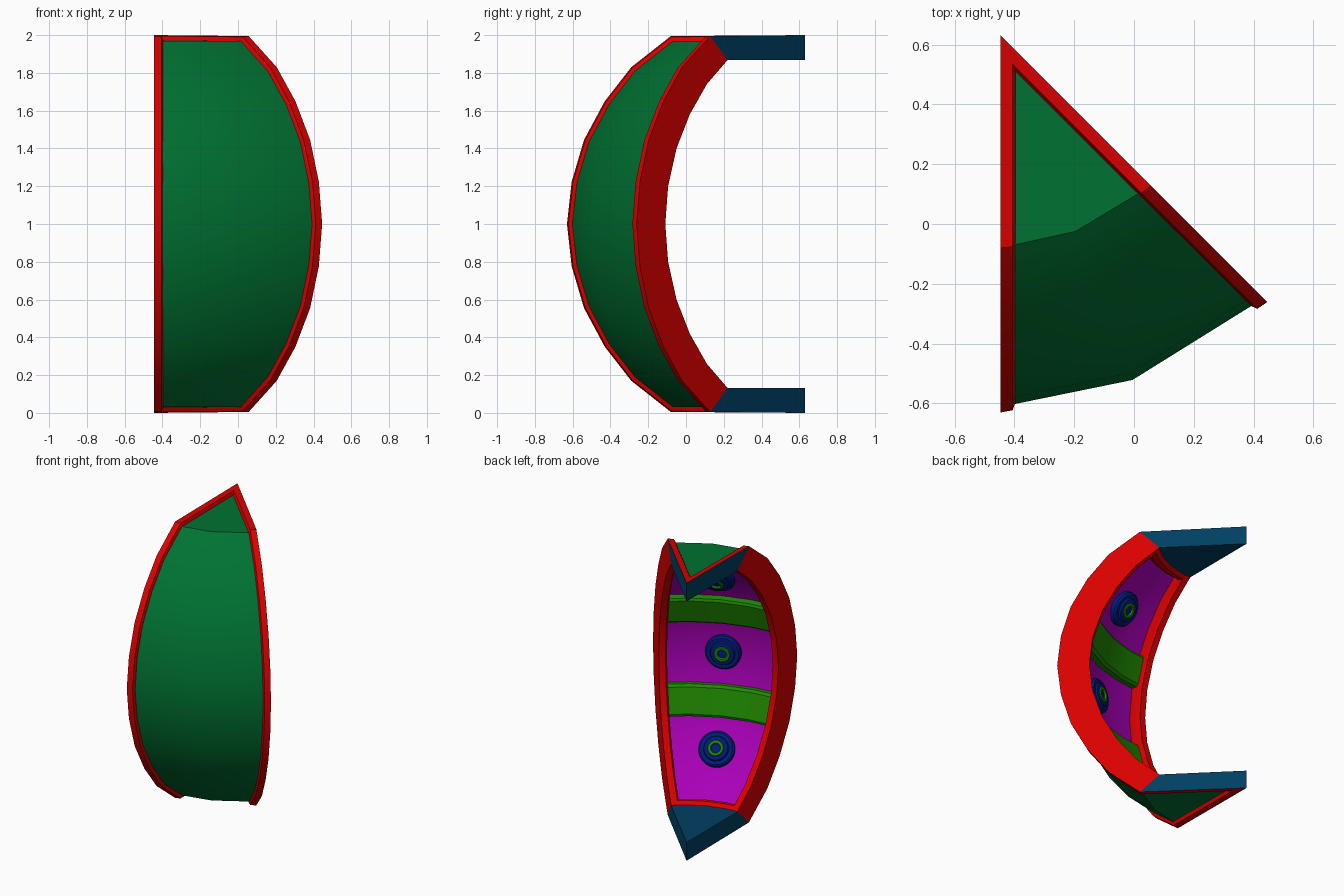
import bpy, bmesh, math
from mathutils import Vector, Matrix

if "Cube" in bpy.data.objects:
    bpy.data.objects.remove(bpy.data.objects["Cube"])


def material(name, colour):
    m = bpy.data.materials.new(name)
    m.use_nodes = True
    m.diffuse_color = (*colour, 1)
    m.node_tree.nodes["Principled BSDF"].inputs["Base Color"].default_value = (*colour, 1)
    return m


RED = material("red frame", (0.70, 0, 0))
HULL = material("hull green", (0, 0.168, 0.032))
PURPLE = material("purple panel", (0.40, 0, 0.48))
LIME = material("rib green", (0.014, 0.25, 0))
NAVY = material("navy knob", (0, 0.012, 0.20))
STEEL = material("cap blue", (0, 0.05, 0.125))

# Half profiles (radius from the wedge's apex, height from the middle), top first
OUTER = [(0, 1), (.71, .995), (.92, .83), (1.06, .65), (1.17, .445), (1.235, .225), (1.26, 0)]
INNER = [(0, .868), (.58, .868), (.735, .74), (.863, .58), (.962, .4), (1.025, .2), (1.046, 0)]
OUTER += [(r, -z) for r, z in OUTER[-2::-1]]
INNER += [(r, -z) for r, z in INNER[-2::-1]]
LAST = len(OUTER) - 1
APEX = Vector((-.4455, .63, 1))
HALF = math.radians(22.5)
LINING = .43    # depth of the lining between the inner and outer profiles


def section(i, f):
    """Radius and height at row i (may be fractional); f runs from inner 0 to outer 1."""
    k = min(int(i), LAST - 1)
    a, b = (Vector(INNER[n]).lerp(Vector(OUTER[n]), f) for n in (k, k + 1))
    return a.lerp(b, i - k)


def inset(line, depth):
    """Profile moved inward by an even depth, with mitred corners."""
    pts = [Vector(p) for p in line]
    normals = [Vector((a.y - b.y, b.x - a.x)).normalized() for a, b in zip(pts, pts[1:])]
    result = []
    for p, n1, n2 in zip(pts, normals[:1] + normals, normals + normals[-1:]):
        result.append(p - (n1 + n2) * depth / (1 + n1.dot(n2)))
    return result


def place(rz, side, off=0.0):
    """side -1 and 1 are the two flat walls, 0 the middle; off moves in from a wall."""
    r = max(rz[0], off / math.tan(HALF))
    ang = math.radians(-67.5) + side * HALF
    d = Vector((math.cos(ang), math.sin(ang), 0))
    n = Vector((math.sin(ang), -math.cos(ang), 0)) * side
    return APEX + d * r + n * off + Vector((0, 0, rz[1]))


def finish(name, bm, mats, closed=True):
    bmesh.ops.remove_doubles(bm, verts=bm.verts, dist=1e-5)
    bmesh.ops.dissolve_degenerate(bm, edges=bm.edges, dist=1e-5)
    if closed:
        bmesh.ops.recalc_face_normals(bm, faces=bm.faces)
    me = bpy.data.meshes.new(name)
    bm.to_mesh(me)
    bm.free()
    for m in mats:
        me.materials.append(m)
    ob = bpy.data.objects.new(name, me)
    bpy.context.collection.objects.link(ob)
    bpy.ops.object.select_all(action='DESELECT')
    ob.select_set(True)
    bpy.context.view_layer.objects.active = ob
    bpy.ops.object.shade_smooth_by_angle(angle=math.radians(30))


def sheet(name, line, middles, off, mat, inward=False):
    """Curved skin between the two walls, with columns at the given middles."""
    bm = bmesh.new()
    cols = [(-1, off)] + [(s, 0) for s in middles] + [(1, off)]
    grid = []
    for rz in line:
        row = [place(rz, s, o) for s, o in cols]
        if rz[0] < .01:      # rows at the apex close to one point
            row = [row[0]] * len(cols)
        grid.append([bm.verts.new(p) for p in row])
    for a, b in zip(grid, grid[1:]):
        for j in range(len(cols) - 1):
            loop = [a[j], b[j], b[j + 1], a[j + 1]]
            bm.faces.new(loop[::-1] if inward else loop)
    finish(name, bm, [mat], closed=False)


def bar(name, i0, i1, loop, mat):
    """Solid crossing from wall to wall; loop gives (share of the way i0-i1, depth)."""
    bm = bmesh.new()
    rings = [[bm.verts.new(place(section(i0 + (i1 - i0) * t, f), s, o)) for t, f in loop]
             for s, o in ((-1, .04), (-.5, 0), (0, 0), (.5, 0), (1, .04))]
    n = len(loop)
    for a, b in zip(rings, rings[1:]):
        for k in range(n):
            bm.faces.new([a[k], a[(k + 1) % n], b[(k + 1) % n], b[k]])
    bm.faces.new(rings[0])
    bm.faces.new(rings[-1][::-1])
    finish(name, bm, [mat])


# Outer skin and inner lining
sheet("outer_hull", inset(OUTER, .027), [-.07], .042, HULL)
sheet("inner_lining", [section(i, LINING) for i in range(1, LAST)], [-.5, 0, .5], .04,
      PURPLE, inward=True)

# Flat side frames with chamfered lips; their end segments are blue off the outer lip
LIP = [(0, 1), (.04, .965), (.047, .87), (.06, .5), (.06, .14), (.045, 0), (0, 0)]
for side, name in ((-1, "right_side_frame"), (1, "left_side_frame")):
    bm = bmesh.new()
    rings = [[bm.verts.new(place(section(i, f), side, o)) for o, f in LIP]
             for i in range(LAST + 1)]
    n = len(LIP)
    for i in range(LAST):
        for k in range(n):
            q = [rings[i][k], rings[i][(k + 1) % n], rings[i + 1][(k + 1) % n], rings[i + 1][k]]
            face = bm.faces.new(q)
            face.material_index = int(i in (0, LAST - 1) and k >= 3)
    finish(name, bm, [RED, STEEL])

# Blue end caps facing inward, and the red cross bars beside them
for name, a in (("upper_cap", 0), ("lower_cap", LAST - 1)):
    sheet(name, [section(a, 0), section(a + 1, 0)], [-.5, 0, .5], .045, STEEL, inward=True)
SILL = [(0, 0), (.16, 0), (.25, .12), (.25, .5), (0, .5)]
bar("upper_sill", 1, 2, SILL, RED)
bar("lower_sill", LAST - 1, LAST - 2, SILL, RED)

# Cross ribs between the lining panels
RIB = [(0, .5), (0, .23), (.08, .16), (.92, .16), (1, .23), (1, .5)]
bar("upper_rib", 3.92, 4.92, RIB, LIME)
bar("lower_rib", LAST - 4.92, LAST - 3.92, RIB, LIME)

# Round stepped knobs, one per lining panel
KNOB = [(.12, -.02), (.12, .04), (.108, .052), (.085, .052), (.078, .064), (.054, .068),
        (.05, .074), (.034, .074), (.03, .062), (0, .062)]
for name, i in (("upper_knob", 2.9), ("middle_knob", 6), ("lower_knob", LAST - 2.9)):
    centre = place(section(i, LINING), 0)
    tangent = place(section(i + 1, LINING), 0) - place(section(i - 1, LINING), 0)
    across = Vector((math.sin(HALF * 3), math.cos(HALF * 3), 0))
    axis = tangent.cross(across).normalized()
    if axis.dot(APEX - centre) < 0:
        axis.negate()
    frame = Matrix.Translation(centre) @ axis.to_track_quat('Z', 'Y').to_matrix().to_4x4()
    bm = bmesh.new()
    seg = 24
    rings = [[bm.verts.new(frame @ Vector((r * math.cos(k * math.tau / seg),
                                           r * math.sin(k * math.tau / seg), h)))
              for k in range(seg)] for r, h in KNOB]
    for j, (a, b) in enumerate(zip(rings, rings[1:])):
        for k in range(seg):
            face = bm.faces.new([a[k], a[(k + 1) % seg], b[(k + 1) % seg], b[k]])
            face.material_index = int(5 <= j <= 7)
    finish(name, bm, [NAVY, LIME], closed=False)
